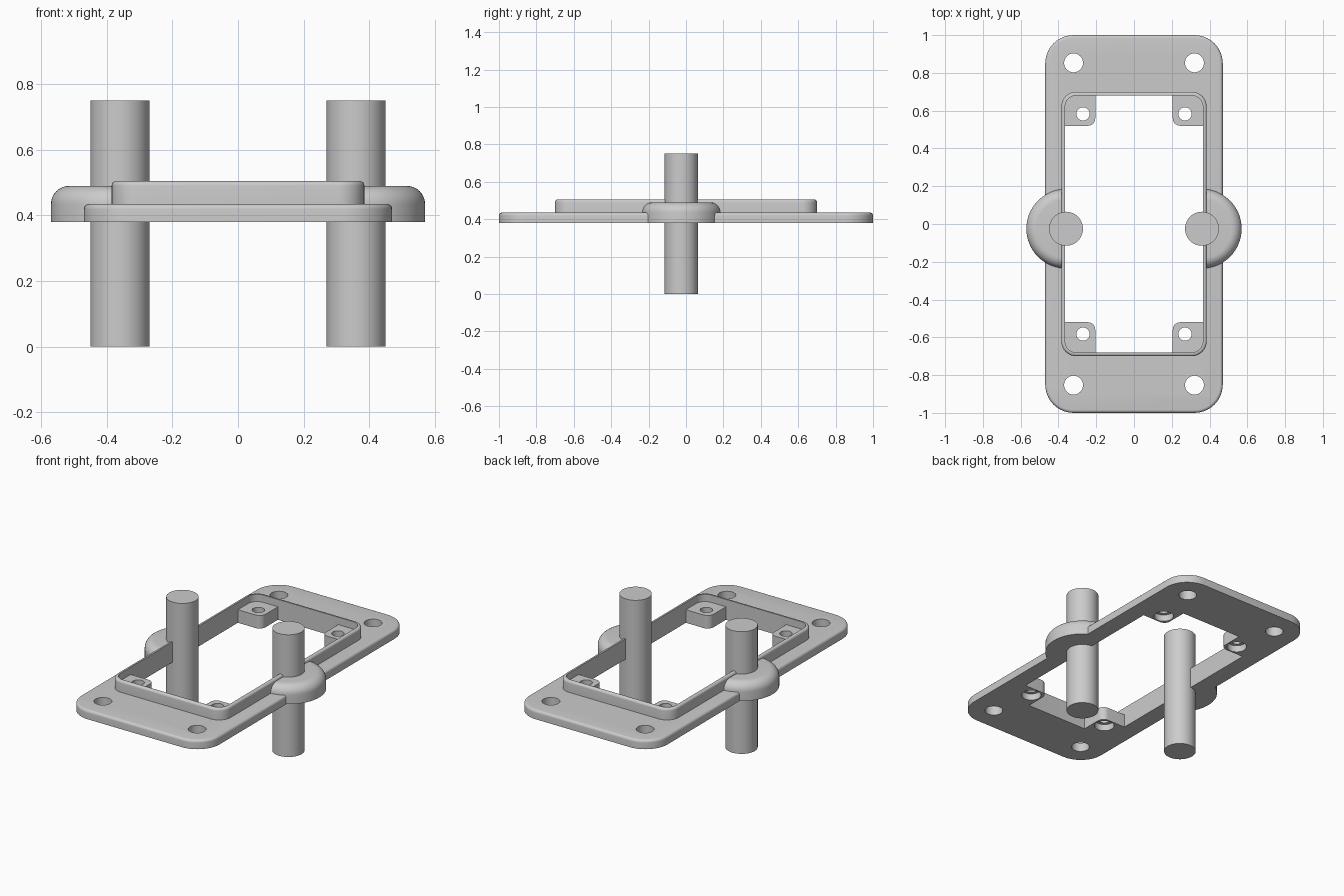
import bpy, bmesh, math

if "Cube" in bpy.data.objects:
    bpy.data.objects.remove(bpy.data.objects["Cube"])

grey = bpy.data.materials.new("grey")
grey.diffuse_color = (0.6, 0.6, 0.6, 1)
grey.use_nodes = True
grey.node_tree.nodes["Principled BSDF"].inputs["Base Color"].default_value = grey.diffuse_color

Z0, PLATE_TOP, WALL_TOP = 0.38, 0.435, 0.505
ROD_X, ROD_Y = 0.36, -0.025


def outline(x0, x1, y0, y1, radii, z, n=10):
    """Rounded rectangle; radii run from the +x+y corner counter-clockwise."""
    pts = []
    corners = [(x1, y1, -1, -1), (x0, y1, 1, -1), (x0, y0, 1, 1), (x1, y0, -1, 1)]
    for k, ((cx, cy, sx, sy), r) in enumerate(zip(corners, radii)):
        for i in range(n + 1 if r > 0 else 1):
            a = math.pi / 2 * (k + i / n)
            pts.append((cx + sx * r + r * math.cos(a), cy + sy * r + r * math.sin(a), z))
    return pts


def rect(hx, hy, r, z):
    return outline(-hx, hx, -hy, hy, [r] * 4, z)


def circle(x, y, r, z, n=48):
    return [(x + r * math.cos(2 * math.pi * i / n), y + r * math.sin(2 * math.pi * i / n), z)
            for i in range(n)]


def fillet(r, steps=5):
    """Pairs of (inset, drop) going up a rounded top edge."""
    return [(r * (1 - math.cos(a)), r * (1 - math.sin(a)))
            for a in (math.pi / 2 * i / steps for i in range(steps + 1))]


def loft(name, rings, closed=False, keep_x=None):
    bm = bmesh.new()
    loops = [[bm.verts.new(p) for p in ring] for ring in rings]
    pairs = list(zip(loops, loops[1:]))
    if closed:
        pairs.append((loops[-1], loops[0]))
    else:
        bm.faces.new(loops[0])
        bm.faces.new(loops[-1])
    for a, b in pairs:
        for i in range(len(a)):
            j = (i + 1) % len(a)
            bm.faces.new((a[i], a[j], b[j], b[i]))
    if keep_x is not None:  # keep only the part further out than keep_x
        s = 1 if keep_x > 0 else -1
        res = bmesh.ops.bisect_plane(bm, geom=bm.verts[:] + bm.edges[:] + bm.faces[:],
                                     plane_co=(keep_x, 0, 0), plane_no=(s, 0, 0), clear_inner=True)
        cut = [e for e in res["geom_cut"] if isinstance(e, bmesh.types.BMEdge)]
        bmesh.ops.holes_fill(bm, edges=cut)
    bmesh.ops.recalc_face_normals(bm, faces=bm.faces[:])
    me = bpy.data.meshes.new(name)
    bm.to_mesh(me)
    bm.free()
    me.materials.append(grey)
    ob = bpy.data.objects.new(name, me)
    bpy.context.collection.objects.link(ob)
    return ob


def activate(ob):
    bpy.ops.object.select_all(action='DESELECT')
    ob.select_set(True)
    bpy.context.view_layer.objects.active = ob


def cut_with(ob, cutter):
    cutter.hide_render = True
    mod = ob.modifiers.new("cut", 'BOOLEAN')
    mod.operation, mod.solver, mod.object = 'DIFFERENCE', 'EXACT', cutter
    activate(ob)
    bpy.ops.object.modifier_apply(modifier=mod.name)
    bpy.data.objects.remove(cutter)


parts = []
SIGNS = [(sx, sy) for sx in (-1, 1) for sy in (-1, 1)]

# Base plate with window and four screw holes
rings = [rect(0.47, 1.0, 0.15, Z0)]
rings += [rect(0.47 - i, 1.0 - i, 0.15 - i, PLATE_TOP - d) for i, d in fillet(0.016)]
plate = loft("base_plate", rings)
cut_with(plate, loft("window_cutter", [rect(0.365, 0.68, 0.06, z) for z in (0.3, 0.6)]))
for sx, sy in SIGNS:
    cut_with(plate, loft("hole_cutter", [circle(sx * 0.32, sy * 0.853, 0.05, z) for z in (0.3, 0.6)]))
parts.append(plate)

# Raised rim around the window
rings = [rect(0.385, 0.70, 0.08, PLATE_TOP - 0.005)]
rings += [rect(0.385 - i, 0.70 - i, 0.08 - i, WALL_TOP - d) for i, d in fillet(0.014)]
rings += [rect(0.365, 0.68, 0.06, z) for z in (WALL_TOP, PLATE_TOP - 0.005)]
parts.append(loft("window_rim", rings, closed=True))

# Corner tabs with stepped screw holes
for sx, sy in SIGNS:
    xs = sorted((sx * 0.205, sx * 0.37))
    ys = sorted((sy * 0.52, sy * 0.685))
    order = [(1, 1), (-1, 1), (-1, -1), (1, -1)]
    radii = [0.06 if c == (sx, sy) else 0.04 if c == (-sx, -sy) else 0 for c in order]
    tab = loft("corner_tab", [outline(*xs, *ys, radii, z) for z in (Z0, 0.46)])
    hx, hy = sx * 0.27, sy * 0.583
    cut_with(tab, loft("tab_hole_cutter", [circle(hx, hy, r, z) for r, z in
                                           ((0.055, 0.3), (0.055, 0.42), (0.035, 0.42), (0.035, 0.6))]))
    parts.append(tab)

# Rods and the rounded half bosses that hold them
for s in (-1, 1):
    parts.append(loft("rod", [circle(s * ROD_X, ROD_Y, 0.09, z) for z in (0, 0.75)]))
    rings = [circle(s * ROD_X, ROD_Y, 0.21, Z0, 64)]
    rings += [circle(s * ROD_X, ROD_Y, 0.21 - i, 0.49 - d, 64) for i, d in fillet(0.055, 8)]
    parts.append(loft("rod_boss", rings, keep_x=s * 0.375))

for ob in parts:
    activate(ob)
    bpy.ops.object.shade_smooth_by_angle(angle=math.radians(35))
